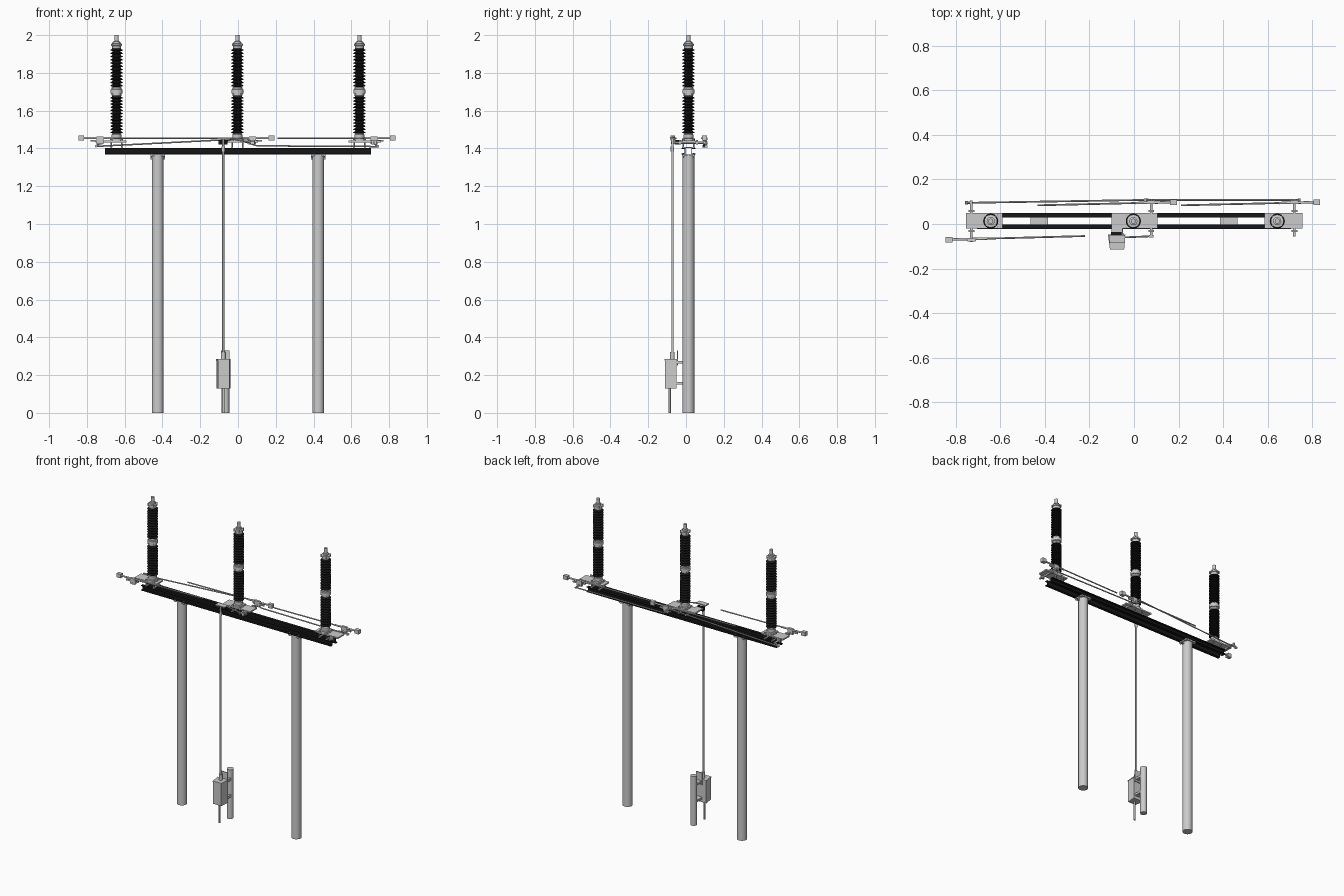
import bpy, bmesh, math
from mathutils import Vector

if "Cube" in bpy.data.objects:
    bpy.data.objects.remove(bpy.data.objects["Cube"])

black = bpy.data.materials.new("black")
black.diffuse_color = (0.008, 0.008, 0.008, 1)
black.use_nodes = True
black.node_tree.nodes["Principled BSDF"].inputs["Base Color"].default_value = black.diffuse_color
YC = 0.013          # depth of the beam, posts and insulators


def finish(name, bm, mat=None, smooth=False):
    bmesh.ops.recalc_face_normals(bm, faces=bm.faces)
    me = bpy.data.meshes.new(name)
    bm.to_mesh(me)
    bm.free()
    ob = bpy.data.objects.new(name, me)
    bpy.context.collection.objects.link(ob)
    if mat:
        me.materials.append(mat)
    if smooth:
        bpy.ops.object.select_all(action='DESELECT')
        ob.select_set(True)
        bpy.context.view_layer.objects.active = ob
        bpy.ops.object.shade_smooth_by_angle(angle=math.radians(35))
    return ob


def box(name, x, y, z, mat=None):
    """Box from (min, max) pairs."""
    bm = bmesh.new()
    bmesh.ops.create_cube(bm, size=1)
    for v in bm.verts:
        v.co = [r[0] + (c + 0.5) * (r[1] - r[0]) for r, c in zip((x, y, z), v.co)]
    return finish(name, bm, mat)


def rod(name, a, b, r, sides=16, r2=None, mat=None):
    """Cylinder between two points."""
    a, b = Vector(a), Vector(b)
    bm = bmesh.new()
    bmesh.ops.create_cone(bm, cap_ends=True, segments=sides, radius1=r,
                          radius2=r if r2 is None else r2, depth=(b - a).length)
    q = (b - a).to_track_quat('Z', 'Y')
    for v in bm.verts:
        v.co = q @ v.co + (a + b) / 2
    return finish(name, bm, mat, sides > 6)


def lathe(name, x, profile, mat=None, sides=28):
    bm = bmesh.new()
    rings = []
    for r, z in profile:
        rings.append([bm.verts.new((x + r * math.cos(2 * math.pi * i / sides),
                                    YC + r * math.sin(2 * math.pi * i / sides), z))
                      for i in range(sides)])
    for lo, hi in zip(rings, rings[1:]):
        for i in range(sides):
            j = (i + 1) % sides
            bm.faces.new((lo[i], lo[j], hi[j], hi[i]))
    bm.faces.new(rings[0])
    bm.faces.new(rings[-1])
    return finish(name, bm, mat, True)


def prism(name, pts, axis, lo, hi, mat=None):
    """Extrude a 2D outline along x (outline y,z) or z (outline x,y)."""
    bm = bmesh.new()
    place = (lambda p, t: (t, *p)) if axis == 'x' else (lambda p, t: (*p, t))
    A = [bm.verts.new(place(p, lo)) for p in pts]
    B = [bm.verts.new(place(p, hi)) for p in pts]
    bm.faces.new(A)
    bm.faces.new(B)
    for i in range(len(pts)):
        j = (i + 1) % len(pts)
        bm.faces.new((A[i], A[j], B[j], B[i]))
    return finish(name, bm, mat)


# twin channel beams, flanges facing outward
for s, n in ((-1, "front"), (1, "back")):
    outline = [(0.016, 1.368), (0.036, 1.368), (0.036, 1.372), (0.02, 1.372),
               (0.02, 1.398), (0.036, 1.398), (0.036, 1.402), (0.016, 1.402)]
    prism(n + "_beam", [(YC + s * y, z) for y, z in outline], 'x', -0.705, 0.705, black)

# posts with cap plates and gussets
for x in (-0.425, 0.425):
    rod("post", (x, YC, 0), (x, YC, 1.36), 0.031, 32)
    box("post_cap_plate", (x - 0.039, x + 0.039), (YC - 0.035, YC + 0.035), (1.36, 1.368))
    for s in (-1, 1):
        box("post_gusset", (x + s * 0.034 - 0.004, x + s * 0.034 + 0.004),
            (YC - 0.003, YC + 0.003), (1.342, 1.36))
        for t in (-1, 1):
            rod("cap_bolt", (x + s * 0.033, YC + t * 0.027, 1.353),
                (x + s * 0.033, YC + t * 0.027, 1.376), 0.004, 6)


def sheds(z0, z1, n=12):
    p, h = [(0.022, z0)], (z1 - z0) / n
    for i in range(n):
        z = z0 + i * h
        p += [(0.022, z + 0.15 * h), (0.033, z + 0.35 * h),
              (0.033, z + 0.5 * h), (0.022, z + 0.9 * h)]
    return p + [(0.022, z1)]


# insulator columns on base plates
for x, x0, x1 in ((-0.643, -0.755, -0.59), (-0.003, -0.1, 0.105), (0.643, 0.585, 0.757)):
    box("base_plate", (x0, x1), (YC - 0.034, YC + 0.036), (1.432, 1.441))
    for s in (-1, 1):
        box("base_foot", (x + s * 0.028 - 0.005, x + s * 0.028 + 0.005),
            (YC - 0.034, YC + 0.034), (1.402, 1.408))
        for t in (-1, 1):
            sx, sy = x + s * 0.028, YC + t * 0.027
            rod("levelling_stud", (sx, sy, 1.402), (sx, sy, 1.45), 0.004, 10)
            rod("stud_nut", (sx, sy, 1.441), (sx, sy, 1.447), 0.0065, 6)
    lathe("insulator_base", x, [(0.034, 1.441), (0.034, 1.452), (0.026, 1.454),
                                (0.026, 1.474), (0.022, 1.478)])
    lathe("lower_insulator", x, sheds(1.477, 1.677), black)
    lathe("middle_joint", x, [(0.022, 1.675), (0.026, 1.68), (0.026, 1.69), (0.032, 1.692),
                              (0.032, 1.712), (0.026, 1.714), (0.026, 1.722), (0.022, 1.726)])
    lathe("upper_insulator", x, sheds(1.724, 1.93), black)
    lathe("top_cap", x, [(0.022, 1.928), (0.024, 1.932), (0.024, 1.943), (0.029, 1.945),
                         (0.029, 1.954), (0.018, 1.956), (0.018, 1.966), (0.011, 1.968),
                         (0.011, 2.0)])
    for i in range(4):
        a = math.pi / 4 + i * math.pi / 2
        bx, by = x + 0.0285 * math.cos(a), YC + 0.0285 * math.sin(a)
        for z in (1.686, 1.94):
            rod("flange_bolt", (bx, by, z), (bx, by, z + 0.02 + (0.012 if z < 1.8 else 0)), 0.003, 6)

# cross shafts, earthing blades, clamps: (shaft x, blade y at jaw, blade y at tip, side)
for sx, yj, yt, s, y0, y1 in ((-0.73, -0.07, -0.054, -1, -0.08, 0.105),
                              (0.077, 0.098, 0.084, 1, -0.057, 0.113),
                              (0.72, 0.098, 0.084, 1, -0.057, 0.113)):
    rod("cross_shaft", (sx, y0, 1.43), (sx, y1, 1.43), 0.006)
    for y in (YC - 0.045, YC + 0.045):
        box("shaft_bearing", (sx - 0.013, sx + 0.013), (y - 0.005, y + 0.005), (1.42, 1.445))
    jx = sx + s * 0.1
    tip = jx - s * 0.61
    mid = jx - s * 0.17
    ym = yj + (yt - yj) * 0.28
    rod("blade_arm", (jx, yj, 1.455), (mid, ym, 1.455), 0.0055)
    rod("blade", (mid, ym, 1.455), (tip, yt, 1.455), 0.004)
    box("blade_jaw", (jx - 0.015, jx + 0.015), (yj - 0.012, yj + 0.012), (1.442, 1.468))
    box("blade_clamp", (sx - 0.018, sx + 0.018), (yj - 0.008, yj + 0.008), (1.424, 1.462))
    box("clamp_arm", (sx - 0.02, sx + 0.05) if s > 0 else (sx - 0.05, sx + 0.02),
        (yj - 0.004, yj + 0.004), (1.436, 1.446))

# phase link rods with levers behind the beam
YL = 0.108
rod("left_link_rod", (-0.752, 0.095, 1.411), (0.05, YL, 1.452), 0.004)
rod("right_link_rod", (0.1, YL, 1.414), (0.745, YL, 1.41), 0.004)
rod("right_link_bend", (0.035, YL, 1.436), (0.1, YL, 1.414), 0.004)
for sx, lx, lz, y in ((-0.73, -0.752, 1.411, 0.095), (0.077, 0.05, 1.452, 0.106),
                      (0.077, 0.06, 1.427, 0.106), (0.72, 0.742, 1.41, 0.106)):
    rod("link_lever", (sx, y, 1.43), (lx, y, lz), 0.0055, 8)
    rod("link_pin", (lx, y - 0.008, lz), (lx, y + 0.008, lz), 0.006, 12)

# drive rod with bearing and crank
DX, DY = -0.078, -0.072
rod("drive_rod", (DX, DY, 0.3), (DX, DY, 1.45), 0.006)
rod("upper_coupling", (DX, DY, 1.385), (DX, DY, 1.41), 0.009)
rod("lower_coupling", (DX, DY, 0.28), (DX, DY, 0.322), 0.012)
box("bearing_bracket", (-0.1, -0.052), (-0.038, YC - 0.03), (1.432, 1.441))
box("bearing_block", (-0.103, -0.055), (-0.056, -0.036), (1.42, 1.444), black)
box("crank_plate", (-0.11, -0.04), (-0.086, -0.05), (1.45, 1.457))
rod("crank_link", (-0.045, -0.06, 1.453), (0.075, -0.055, 1.43), 0.004)
box("crank_lever", (0.067, 0.087), (-0.06, -0.05), (1.42, 1.44))

# drive cabinet on its short post
prism("drive_cabinet", [(-0.106, -0.112), (-0.046, -0.112), (-0.041, -0.05), (-0.115, -0.05)],
      'z', 0.13, 0.278)
prism("cabinet_roof", [(-0.108, -0.114), (-0.044, -0.114), (-0.039, -0.048), (-0.117, -0.048)],
      'z', 0.278, 0.284)
rod("cabinet_post", (-0.067, YC, 0), (-0.067, YC, 0.33), 0.021, 24)
box("mounting_plate", (-0.09, -0.044), (-0.048, -0.042), (0.25, 0.33))
for z in (0.15, 0.262):
    box("mounting_arm", (-0.085, -0.049), (-0.05, YC - 0.012), (z, z + 0.014))
rod("cable_conduit", (-0.077, -0.086, 0), (-0.077, -0.086, 0.13), 0.006)
